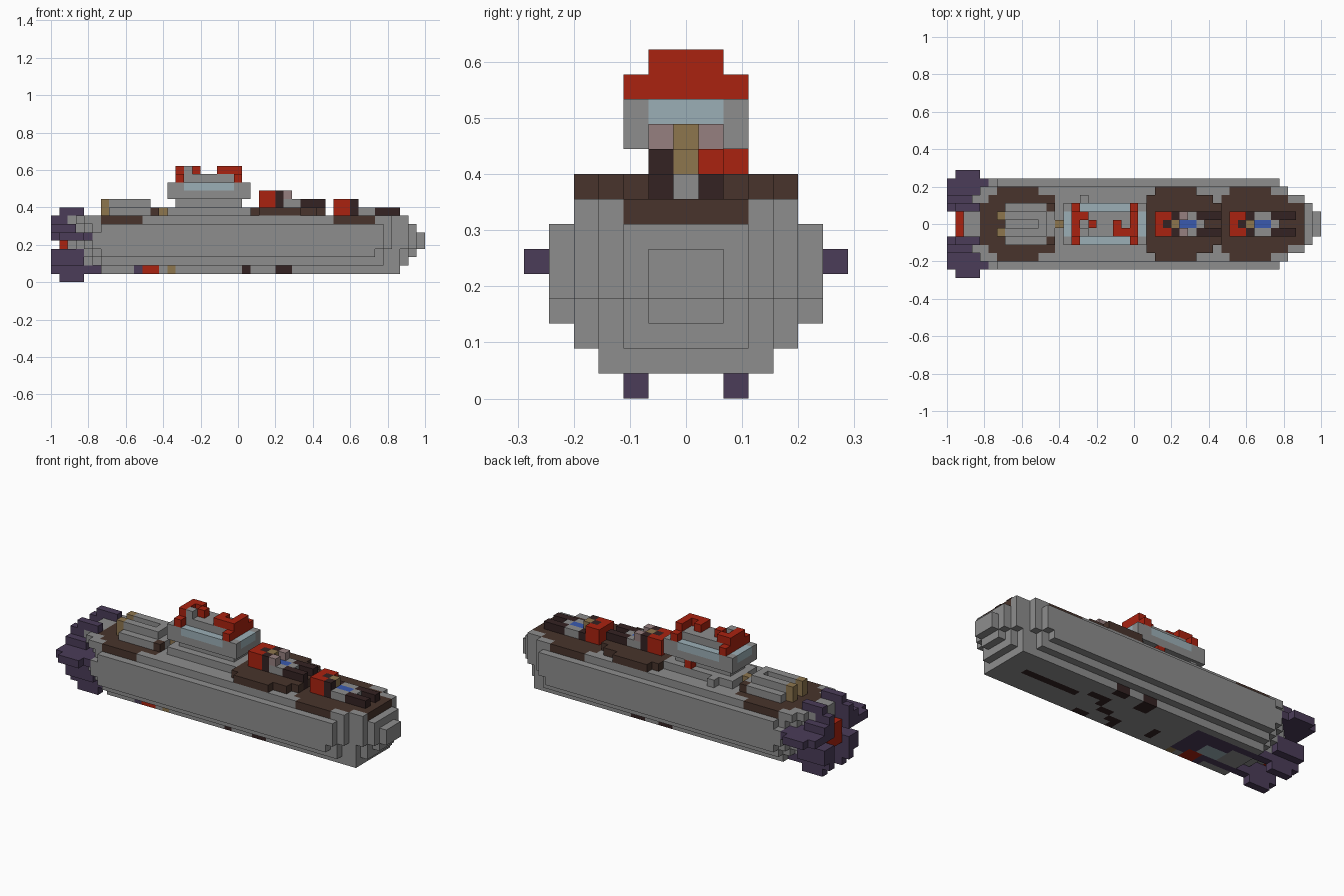
import bpy
import bmesh
from mathutils import Vector

U = 2 / 45  # edge length of one block

default = bpy.data.objects.get("Cube")
if default:
    bpy.data.objects.remove(default)

COLOURS = {
    "grey": (0.27, 0.27, 0.27),
    "red": (0.40, 0.016, 0.005),
    "brown": (0.065, 0.034, 0.025),
    "dark": (0.034, 0.016, 0.016),
    "purple": (0.069, 0.045, 0.098),
    "tan": (0.27, 0.18, 0.076),
    "glass": (0.33, 0.43, 0.47),
    "pink": (0.305, 0.216, 0.216),
    "blue": (0.042, 0.102, 0.43),
}
NAMES = list(COLOURS)
MATERIALS = []
for name, rgb in COLOURS.items():
    mat = bpy.data.materials.new(name)
    mat.use_nodes = True
    mat.diffuse_color = (*rgb, 1)
    mat.node_tree.nodes["Principled BSDF"].inputs["Base Color"].default_value = (*rgb, 1)
    MATERIALS.append(mat)

cells = {}  # block position -> (part, colour)


def fill(part, colour, xs, ys, zs):
    """Blocks from first to before last in x and z; y range is inclusive."""
    for i in range(*xs):
        for j in range(ys[0], ys[1] + 1):
            for k in range(*zs):
                cells[i, j, k] = (part, colour)


def wide(part, colour, xs, half, zs):
    fill(part, colour, xs, (-half, half), zs)


def pair(part, colour, xs, ys, zs):
    fill(part, colour, xs, ys, zs)
    fill(part, colour, xs, (-ys[1], -ys[0]), zs)


# Hull: stepped plan with rounded bow and stern, narrowing layer by layer
BOW = {1: 45, 2: 44, 3: 43, 4: 41, 5: 40}
STERN = {1: 1, 2: 2, 3: 3, 4: 4, 5: 5}
# layer: (widest half, stern start, stern shift, bow end, bow shift)
LAYERS = {
    1: (3, 6, 3, 42, 1), 2: (4, 4, 2, 43, 1), 3: (5, 2, 1, 44, 1),
    4: (5, 1, 0, 45, 0), 5: (5, 1, 0, 45, 0), 6: (5, 2, 1, 44, 0),
    7: (4, 2, 0, 43, 0),
}
for z, (widest, start, s_shift, end, b_shift) in LAYERS.items():
    for half in range(1, widest + 1):
        x0 = max(STERN[half] + s_shift, start)
        x1 = min(BOW[half] - b_shift, end)
        wide("hull", "grey", (x0, x1), half, (z, z + 1))

# Underside markings
wide("hull", "purple", (6, 15), 2, (1, 2))
wide("hull", "grey", (6, 9), 1, (1, 2))
for colour, xs, ys in [
    ("purple", (10, 11), (-3, -3)), ("red", (11, 13), (-3, -2)),
    ("glass", (9, 12), (-1, 0)), ("tan", (14, 15), (-3, -3)),
    ("dark", (31, 39), (0, 0)), ("dark", (27, 29), (-3, -3)),
    ("dark", (28, 30), (1, 1)), ("dark", (27, 28), (0, 1)),
    ("dark", (25, 27), (-1, -1)), ("dark", (23, 25), (-2, -2)),
    ("dark", (23, 24), (-3, -3)), ("dark", (26, 28), (3, 3)),
    ("dark", (22, 24), (2, 3)), ("dark", (18, 19), (-2, -1)),
]:
    fill("hull", colour, xs, ys, (1, 2))

# Tail: red drive plate and purple fins
wide("drive_plate", "red", (1, 2), 1, (3, 6))
pair("tail_fins", "purple", (1, 4), (2, 2), (0, 1))
pair("tail_fins", "purple", (0, 6), (2, 2), (1, 2))
pair("tail_fins", "purple", (0, 4), (2, 3), (2, 4))
pair("tail_fins", "purple", (0, 5), (2, 5), (5, 6))
pair("tail_fins", "purple", (1, 4), (6, 6), (5, 6))
pair("tail_fins", "purple", (0, 3), (2, 3), (6, 7))
pair("tail_fins", "purple", (0, 2), (2, 2), (7, 8))
pair("tail_fins", "purple", (1, 4), (2, 2), (8, 9))


# Oval brown decks
def oval(part, x, z, tip):
    wide(part, "brown", (x + 1, x + 6), 4, (z, z + 1))
    wide(part, "brown", (x, x + 8), 3, (z, z + 1))
    wide(part, "brown", (x, tip), 2, (z, z + 1))


oval("stern_deck", 5, 7, 13)
wide("stern_deck", "brown", (4, 6), 2, (7, 8))
oval("middle_deck", 24, 8, 33)
oval("bow_deck", 33, 7, 43)

# Stern engine cover with a central slot
wide("engine_cover", "grey", (7, 12), 2, (8, 9))
pair("engine_cover", "grey", (7, 12), (1, 1), (9, 10))
fill("engine_cover", "grey", (11, 12), (0, 0), (9, 10))
pair("engine_cover", "tan", (6, 7), (1, 1), (8, 10))
pair("engine_cover", "brown", (12, 13), (2, 2), (8, 9))
wide("engine_cover", "grey", (12, 13), 1, (8, 9))

# Tower with window band
wide("tower", "grey", (14, 24), 2, (8, 9))
wide("tower", "tan", (13, 14), 0, (8, 9))
fill("tower", "grey", (16, 17), (3, 3), (8, 9))
wide("tower", "grey", (15, 23), 1, (9, 13))
wide("tower", "grey", (14, 24), 2, (10, 12))
pair("tower", "glass", (16, 22), (2, 2), (11, 12))
for x in (14, 23):
    wide("tower", "glass", (x, x + 1), 1, (11, 12))
fill("tower", "red", (20, 21), (2, 2), (9, 10))

# Red roof arches
for x in (15, 22):
    wide("roof_arches", "red", (x, x + 1), 2, (12, 13))
    wide("roof_arches", "red", (x, x + 1), 1, (13, 14))
fill("roof_arches", "red", (16, 17), (1, 1), (13, 14))
fill("roof_arches", "grey", (16, 17), (-1, -1), (13, 14))
fill("roof_arches", "red", (17, 18), (0, 0), (13, 14))
fill("roof_arches", "red", (20, 21), (0, 0), (13, 14))
fill("roof_arches", "red", (20, 22), (-1, -1), (13, 14))


# Reclining crew: red seat, dark back, arms, blue chest and dark legs
def crew(part, x, z, arms):
    wide(part, "red", (x, x + 2), 1, (z, z + 2))
    wide(part, "dark", (x + 1, x + 2), 0, (z, z + 2))
    pair(part, "dark", (x + 2, x + 3), (1, 1), (z, z + 1))
    wide(part, "tan", (x + 2, x + 3), 0, (z, z + 2))
    pair(part, arms, (x + 3, x + 5), (1, 1), (z, z + 1))
    wide(part, "blue", (x + 3, x + 5), 0, (z, z + 1))
    wide(part, "grey", (x + 5, x + 6), 0, (z, z + 1))
    pair(part, "dark", (x + 5, x + 8), (1, 1), (z, z + 1))


crew("middle_crew", 25, 9, "grey")
pair("middle_crew", "dark", (27, 28), (1, 1), (10, 11))
pair("middle_crew", "pink", (28, 29), (1, 1), (10, 11))
pair("middle_crew", "dark", (32, 33), (1, 1), (8, 9))
crew("bow_crew", 34, 8, "grey")
fill("bow_crew", "dark", (36, 37), (-1, -1), (9, 10))

# Turn every part into a mesh of its exposed block faces
AXES = [Vector((1, 0, 0)), Vector((0, 1, 0)), Vector((0, 0, 1))]
for part in sorted({p for p, c in cells.values()}):
    bm = bmesh.new()
    for pos, (owner, colour) in cells.items():
        if owner != part:
            continue
        centre = Vector((pos[0] + 0.5, pos[1], pos[2] + 0.5))
        for a in range(3):
            for sign in (1, -1):
                normal = AXES[a] * sign
                if tuple(int(p + n) for p, n in zip(pos, normal)) in cells:
                    continue
                s = AXES[(a + 1) % 3] / 2
                t = AXES[(a + 2) % 3] / 2 * sign
                mid = centre + normal / 2
                corners = (mid - s - t, mid + s - t, mid + s + t, mid - s + t)
                face = bm.faces.new([bm.verts.new(c * U - AXES[0]) for c in corners])
                face.material_index = NAMES.index(colour)
    bmesh.ops.remove_doubles(bm, verts=bm.verts, dist=U / 100)
    mesh = bpy.data.meshes.new(part)
    bm.to_mesh(mesh)
    bm.free()
    for mat in MATERIALS:
        mesh.materials.append(mat)
    bpy.context.collection.objects.link(bpy.data.objects.new(part, mesh))
